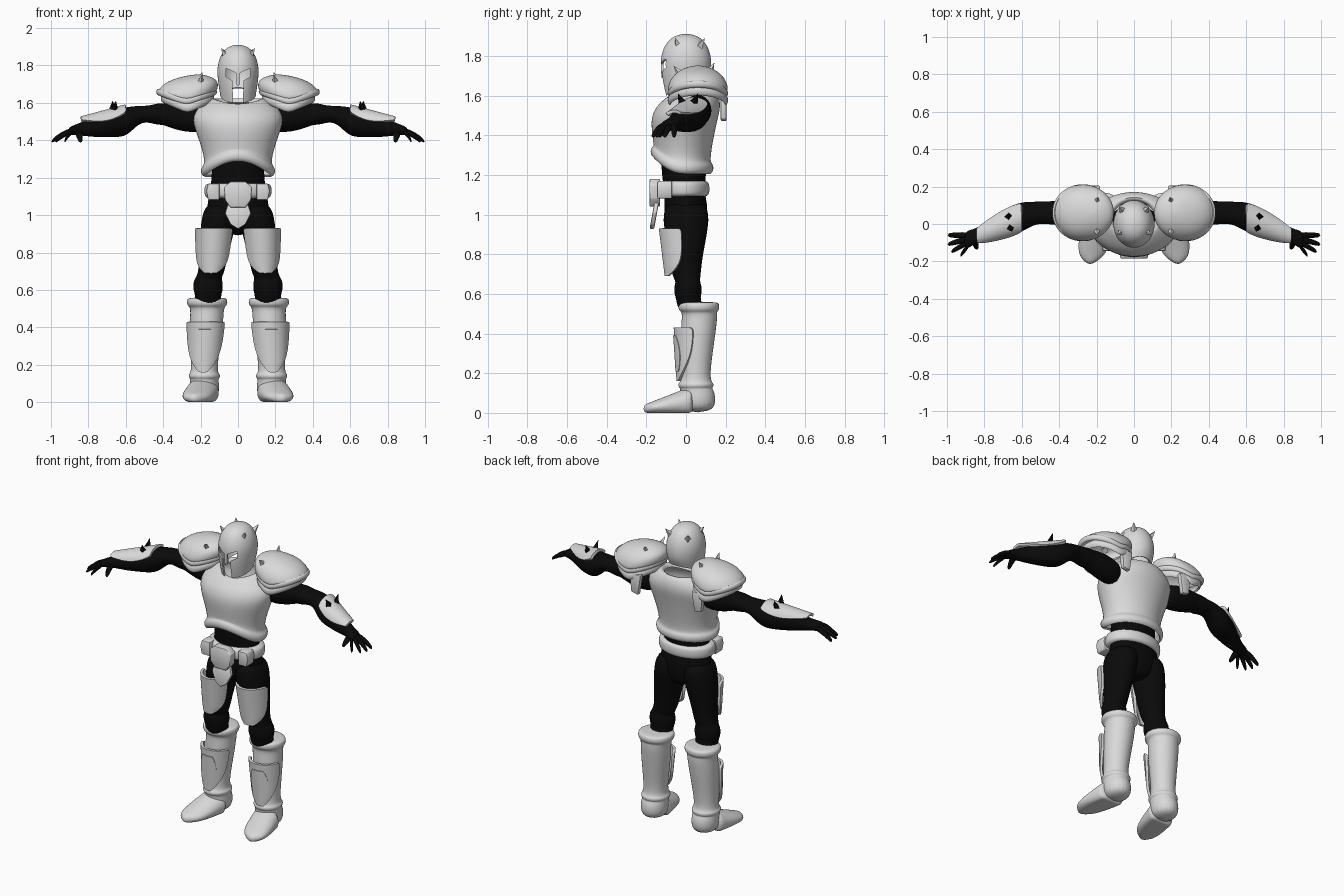
import bpy
import bmesh
from math import sin, cos, pi, radians
from mathutils import Vector, Matrix

default_cube = bpy.data.objects.get("Cube")
if default_cube:
    bpy.data.objects.remove(default_cube)


def material(name, value):
    mat = bpy.data.materials.new(name)
    mat.use_nodes = True
    colour = (value, value, value, 1)
    mat.diffuse_color = colour
    mat.node_tree.nodes["Principled BSDF"].inputs["Base Color"].default_value = colour
    return mat


STEEL = material("light grey armour", .7)
CLOTH = material("black suit", .003)


def finish(name, bm, mat, modifiers):
    """Turn a bmesh into an object, bake its modifiers and shade it."""
    bmesh.ops.recalc_face_normals(bm, faces=bm.faces)
    mesh = bpy.data.meshes.new(name)
    bm.to_mesh(mesh)
    bm.free()
    mesh.materials.append(mat)
    obj = bpy.data.objects.new(name, mesh)
    bpy.context.collection.objects.link(obj)
    for kind, settings in modifiers:
        modifier = obj.modifiers.new(kind.title(), kind)
        for key, value in settings.items():
            setattr(modifier, key, value)
    bpy.ops.object.select_all(action="DESELECT")
    obj.select_set(True)
    bpy.context.view_layer.objects.active = obj
    bpy.ops.object.convert(target="MESH")
    bpy.ops.object.shade_smooth_by_angle(angle=radians(40))
    return obj


def loft(name, sections, mat, axis="Z", sides=20, lift=None, facing=None,
         caps=(True, True), thick=0, level=2, mirror=True, extra=()):
    """Skin elliptical sections (x, y, z, radius, radius, amount) along an axis.

    lift(angle) * amount raises points. When facing is given the part is an
    open plate around that angle and amount is its half angle."""
    bm = bmesh.new()
    rings = []
    for x, y, z, first, second, *rest in sections:
        amount = rest[0] if rest else 0
        ring = []
        for j in range(sides if facing is None else sides + 1):
            angle = 2 * pi * j / sides
            if facing is not None:
                angle = radians(facing + amount * (2 * j / sides - 1))
            a, b = first * cos(angle), second * sin(angle)
            point = Vector((x, y, z)) + {"Z": Vector((a, b, 0)), "X": Vector((0, a, b)),
                                         "Y": Vector((a, 0, b))}[axis]
            if lift:
                point.z += amount * lift(angle)
            point.z = max(point.z, 0)
            ring.append(bm.verts.new(point))
        rings.append(ring)
    for low, high in zip(rings, rings[1:]):
        for j in range(sides):
            k = (j + 1) % len(low)
            bm.faces.new((low[j], low[k], high[k], high[j]))
    if facing is None:
        for wanted, ring in zip(caps, (rings[0], rings[-1])):
            if wanted:
                bm.faces.new(ring)
    modifiers = [("SUBSURF", {"levels": level})]
    if thick:
        modifiers.append(("SOLIDIFY", {"thickness": thick, "offset": 0}))
    if mirror:
        modifiers.append(("MIRROR", {}))
    return finish(name, bm, mat, modifiers + list(extra))


def rolled(x, y, z, first, second, amount=0, height=.03, flare=.01):
    """Sections of a raised band."""
    return [(x, y, z + height * part, first + flare * out, second + flare * out, amount)
            for part, out in ((0, 0), (.2, 1), (.8, 1), (1, 0))]


def dome(x, y, z, first, second, height, lift=0, lean=0, fullness=1):
    """Sections of a dome whose top may lean sideways."""
    steps = 6
    found = []
    for i in range(steps + 1):
        angle = pi / 2 * i / (steps + .2)
        size = cos(angle) ** fullness
        found.append((x + lean * sin(angle), y, z + height * sin(angle),
                      first * size, second * size, lift * size ** 3))
    return found


def plate(name, low, high, spread, taper, facing, axis="Z", thick=.016):
    """Curved guard plate between two sections; taper shapes its outline."""
    steps = 7
    sections = []
    for i in range(steps + 1):
        t = i / steps
        blend = [a + (b - a) * t for a, b in zip(low, high)]
        sections.append((*blend, spread * taper(t)))
    return loft(name, sections, STEEL, axis=axis, sides=12, facing=facing, thick=thick)


def prism(name, outline, front, back, bevel=.008, slant=0, mirror=False):
    """Extrude an x-z outline along y."""
    bm = bmesh.new()
    top = max(z for x, z in outline)
    face = bm.faces.new([bm.verts.new((x, front - slant * (top - z), z)) for x, z in outline])
    moved = bmesh.ops.extrude_face_region(bm, geom=[face])["geom"]
    bmesh.ops.translate(bm, vec=(0, back - front, 0),
                        verts=[v for v in moved if isinstance(v, bmesh.types.BMVert)])
    modifiers = [("BEVEL", {"width": bevel, "segments": 2})] if bevel else []
    return finish(name, bm, STEEL, modifiers + ([("MIRROR", {})] if mirror else []))


def symmetric(half):
    return half + [(-x, z) for x, z in reversed(half) if x > 0]


def spikes(name, points, centre, mat, radius=.024, length=.06):
    """Four-sided spikes pointing away from a centre."""
    bm = bmesh.new()
    for point in map(Vector, points):
        out = (point - Vector(centre)).normalized()
        turn = out.to_track_quat("Z", "Y").to_matrix().to_4x4()
        place = Matrix.Translation(point + out * length / 3) @ turn
        bmesh.ops.create_cone(bm, segments=4, cap_ends=True, radius1=radius,
                              radius2=.001, depth=length, matrix=place)
    return finish(name, bm, mat, [("MIRROR", {})])


# Black suit: trunk, legs and arms
loft("suit_trunk", [(0, .03, .89, .04, .05), (0, 0, .96, .16, .11), (0, 0, 1.06, .17, .11),
                    (0, -.01, 1.12, .15, .1), (0, -.01, 1.24, .14, .12),
                    (0, -.01, 1.36, .14, .11)], CLOTH, mirror=False)
loft("suit_leg", [(.16, .03, .5, .07, .07), *rolled(.16, .01, .58, .07, .06, height=.08),
                  (.14, 0, .7, .07, .075), (.13, 0, .8, .08, .085),
                  (.1, 0, .98, .1, .125), (.09, 0, 1.07, .08, .1)], CLOTH)
loft("suit_arm", [(.16, .05, 1.51, .08, .08), (.33, .06, 1.53, .07, .08),
                  (.4, .06, 1.54, .06, .055), (.43, .06, 1.54, .065, .06),
                  (.47, .06, 1.54, .06, .045), (.53, .06, 1.54, .06, .045),
                  (.59, .04, 1.5, .08, .08), (.66, .02, 1.49, .08, .075),
                  (.75, -.02, 1.475, .065, .06), (.84, -.06, 1.46, .035, .035),
                  (.88, -.08, 1.455, .05, .026), (.91, -.09, 1.445, .04, .02)],
     CLOTH, axis="X")

# Fingers and thumb
for i, (tip_x, tip_y) in enumerate([(1, -.06), (1, -.11), (.98, -.15), (.93, -.17)]):
    knuckle = Vector((.88, -.06 - i * .016, 1.455))
    tip = Vector((tip_x, tip_y, 1.39))
    bend = knuckle.lerp(tip, .6) + Vector((0, 0, .012))
    joints = [(knuckle, .02), (bend, .017), (tip, .012)]
    loft(f"finger_{i + 1}", [(*joint, size, size) for joint, size in joints],
         CLOTH, axis="X", sides=8, level=1)
loft("thumb", [(.85, -.06, 1.45, .024, .024), (.85, -.1, 1.43, .02, .02),
               (.84, -.14, 1.39, .012, .012)], CLOTH, axis="Y", sides=8, level=1)

# Cuirass: arched hem in front, sloping collar
loft("cuirass", [*rolled(0, -.02, 1.21, .18, .14, amount=.085, height=.05, flare=.015),
                 (0, -.02, 1.3, .175, .14, .06), (0, -.015, 1.39, .2, .15, .01),
                 (0, -.01, 1.48, .235, .165), (0, .01, 1.54, .24, .16),
                 (0, .03, 1.59, .19, .135, -.01),
                 (0, .03, 1.63, .13, .11, -.035), (0, .03, 1.6, .12, .1, -.03)],
     STEEL, lift=lambda angle: max(0, -sin(angle)) ** 2, caps=(False, False),
     thick=.012, mirror=False)

# Hollow helmet with a cut visor and nose guard
visor = prism("visor_cutter", symmetric([
    (0, 1.69), (.01, 1.7), (.01, 1.76), (.03, 1.77), (.065, 1.785), (.065, 1.74),
    (.03, 1.72), (.025, 1.56), (0, 1.56)]), -.3, -.03, bevel=0)
visor.hide_render = True
loft("helmet", [(0, 0, 1.64, .09, .1, .04), (0, 0, 1.7, .1, .12, .02),
                *dome(0, 0, 1.76, .107, .124, height=.145, fullness=.8)],
     STEEL, lift=sin, caps=(False, True), thick=.012, mirror=False,
     extra=[("BOOLEAN", {"object": visor, "operation": "DIFFERENCE", "solver": "EXACT"})])
bpy.data.objects.remove(visor)
spikes("helmet_spikes", [(.065, -.04, 1.85), (.06, .07, 1.85)], (0, 0, 1.74), STEEL)


# Pauldrons: two stepped layers with a chevron edge
def chevron(angle):
    return abs(cos(angle))


loft("pauldron_lower", [*rolled(.27, .06, 1.55, .13, .14, amount=.055, height=.04),
                        (.27, .06, 1.61, .125, .13, .04)],
     STEEL, lift=chevron, caps=(False, False), thick=.01)
loft("pauldron_dome", [*rolled(.275, .06, 1.59, .15, .14, amount=.055),
                       *dome(.275, .06, 1.622, .155, .15, height=.125, lift=.035, lean=-.06)],
     STEEL, lift=chevron, caps=(False, True), thick=.01)
prism("pauldron_back_tab", [(.18, 1.6), (.26, 1.6), (.25, 1.48), (.2, 1.47)],
      .175, .205, mirror=True)
spikes("pauldron_spikes", [(.2, .12, 1.72), (.2, -.03, 1.71)], (.22, .06, 1.6), STEEL)


# Guard plates on forearms, thighs and shins
def pointed_below(t):
    return 1 - .8 * (1 - t) ** 3


def rounded_below(t):
    return 1 - .7 * (1 - t) ** 6


def rounded_ends(t):
    return sin(pi * (.25 + .55 * t))


plate("bracer", (.6, .04, 1.505, .09, .08), (.84, -.06, 1.475, .05, .045),
      75, rounded_ends, facing=95, axis="X")
spikes("bracer_spikes", [(.67, .04, 1.565), (.66, -.02, 1.565)], (.67, .01, 1.5), CLOTH)
plate("thigh_plate", (.136, 0, .69, .08, .1), (.125, 0, .93, .1, .13),
      72, rounded_below, facing=278)
plate("shin_plate", (.18, .05, .16, .08, .09), (.17, .055, .43, .1, .11),
      75, pointed_below, facing=275)
plate("shin_ridge", (.18, .05, .21, .088, .097), (.17, .055, .39, .102, .114),
      36, rounded_ends, facing=275, thick=.012)

# Belt, buckle and hanging plate
loft("belt", rolled(0, -.012, 1.085, .165, .115, height=.09, flare=.018), STEEL, mirror=False)
prism("belt_block", [(.1, 1.08), (.16, 1.08), (.17, 1.13), (.16, 1.17), (.1, 1.17)],
      -.145, -.07, mirror=True)
prism("buckle", symmetric([(0, 1.18), (.04, 1.18), (.075, 1.15), (.07, 1.08), (.04, 1.04),
                           (0, 1.04)]), -.185, -.13)
prism("hanging_plate", symmetric([(0, 1.07), (.05, 1.07), (.07, 1.01), (.04, .95), (0, .925)]),
      -.158, -.135, slant=.18)

# Boots with an ankle band and a rolled cuff
loft("boot", [(.18, .06, 0, .08, .09), (.18, .06, .1, .08, .09),
              *rolled(.18, .05, .125, .075, .08), (.18, .05, .2, .07, .07),
              (.17, .06, .4, .09, .09), (.165, .07, .49, .09, .09),
              *rolled(.165, .065, .51, .095, .09, height=.05, flare=.015)], STEEL)

# Feet narrow to a low rounded toe
foot = []
for i in range(8):
    t = i / 7
    width = .088 * (1.02 - t ** 4) ** .5
    foot.append((.185 + .05 * t, .04 - .255 * t, .055 - .035 * t, width, .085 - .065 * t))
loft("foot", foot, STEEL, axis="Y")
